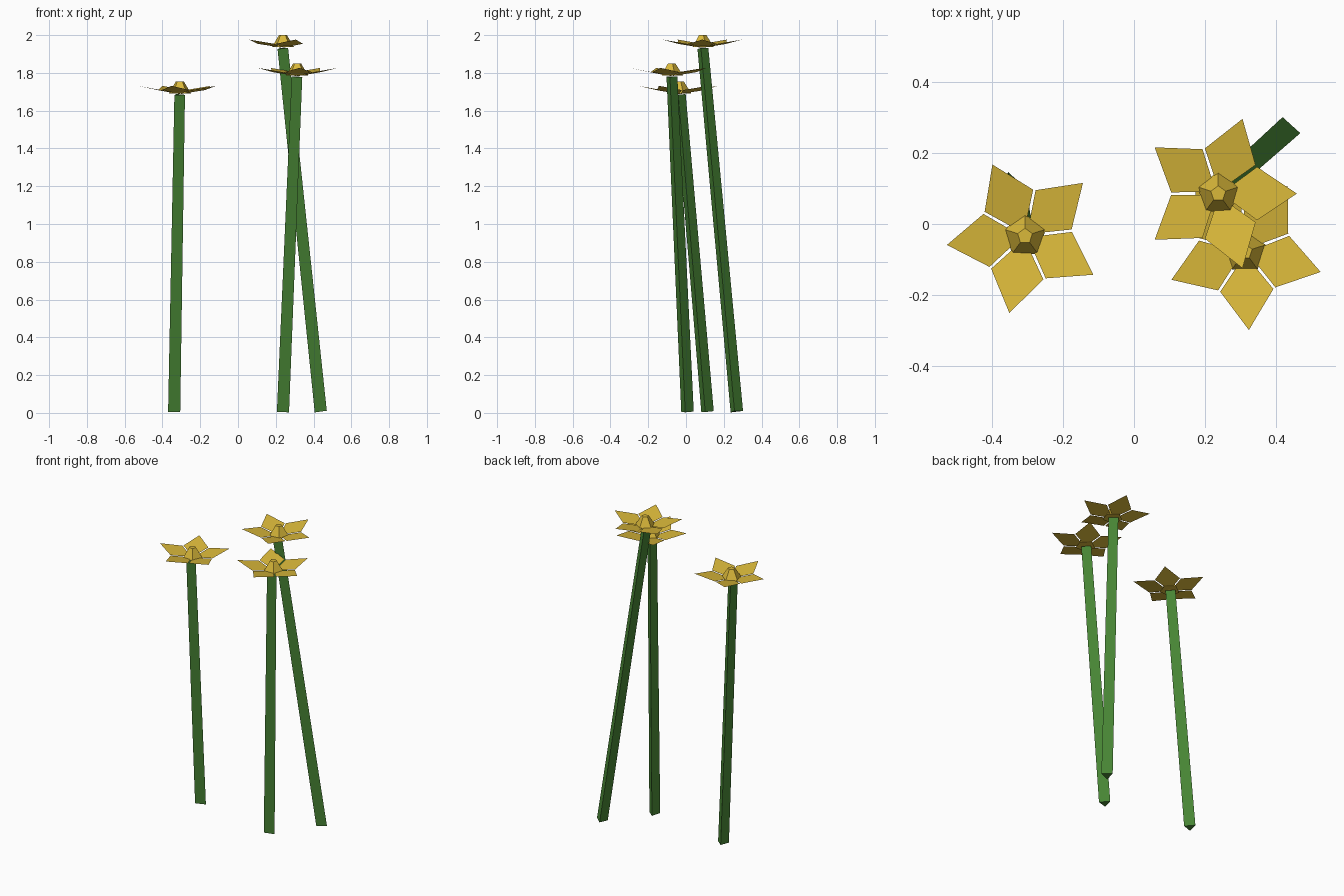
import bpy, bmesh
from math import sin, cos, radians
from mathutils import Vector

cube = bpy.data.objects.get("Cube")
if cube:
    bpy.data.objects.remove(cube)


def make_material(name, color):
    mat = bpy.data.materials.new(name)
    mat.use_nodes = True
    mat.diffuse_color = color
    mat.node_tree.nodes["Principled BSDF"].inputs["Base Color"].default_value = color
    return mat


yellow = make_material("petal_yellow", (0.70, 0.48, 0.042, 1))
green = make_material("stem_green", (0.064, 0.235, 0.035, 1))


def polar(radius, degrees, z=0.0):
    a = radians(degrees)
    return Vector((radius * cos(a), radius * sin(a), z))


def finish(name, bm, mat):
    mesh = bpy.data.meshes.new(name)
    bm.to_mesh(mesh)
    bm.free()
    mesh.materials.append(mat)
    obj = bpy.data.objects.new(name, mesh)
    bpy.context.collection.objects.link(obj)
    return obj


def frustum(name, mat, start, end, r_start, r_end, sides, turn):
    """Capped flat-sided tapering prism between two points."""
    axis = end - start
    tilt = Vector((0, 0, 1)).rotation_difference(axis)
    bm = bmesh.new()
    rings = []
    for center, r in ((start, r_start), (end, r_end)):
        rings.append([bm.verts.new(center + tilt @ polar(r, turn + 360 * i / sides))
                      for i in range(sides)])
    low, high = rings
    for i in range(sides):
        j = (i + 1) % sides
        bm.faces.new((low[i], low[j], high[j], high[i]))
    bm.faces.new(low[::-1])
    bm.faces.new(high)
    return finish(name, bm, mat)


def petals(name, center, turn):
    """Five flat kite petals rising outward, with thin gaps between."""
    slope = 0.2
    bm = bmesh.new()
    for k in range(5):
        a = turn + 72 * k
        outline = [(0.008, 0), (0.133, -34.5), (0.222, 0), (0.133, 34.5)]
        bm.faces.new([bm.verts.new(center + polar(r, a + off, slope * r * cos(radians(off))))
                      for r, off in outline])
    return finish(name, bm, yellow)


# Each flower: stem foot, flower base, petal turn
flowers = {
    "right": ((-0.344, 0.110, 0.006), (-0.308, -0.034, 1.687), 42.5),
    "middle": ((0.232, 0.004, 0.005), (0.313, -0.078, 1.782), -15),
    "left": ((0.432, 0.265, 0.008), (0.238, 0.086, 1.932), 0),
}
for side, (foot, head, turn) in flowers.items():
    foot, head = Vector(foot), Vector(head)
    # three-sided stem
    frustum(side + "_stem", green, foot, head - Vector((0.006, 0, 0.002)), 0.039, 0.034, 3, -12)
    # ring of petals
    petals(side + "_petals", head, turn)
    # five-sided flower centre
    frustum(side + "_flower_center", yellow, head + Vector((0, 0, 0.004)),
            head + Vector((0, 0, 0.068)), 0.062, 0.022, 5, 90)
